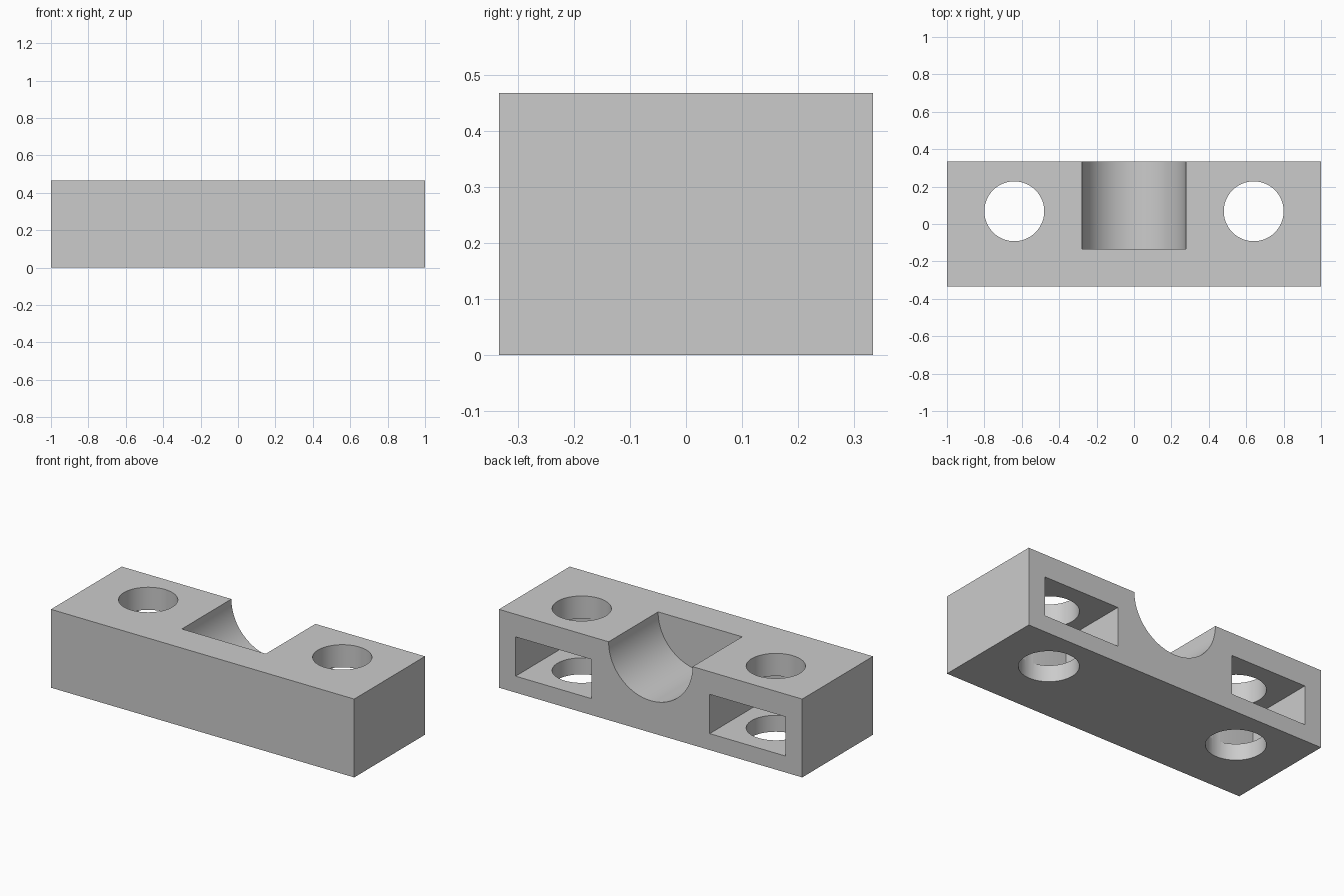
import bpy
import math

default = bpy.data.objects.get("Cube")
if default:
    bpy.data.objects.remove(default, do_unlink=True)

LENGTH, DEPTH, HEIGHT = 2.0, 0.667, 0.467
BACK = DEPTH / 2
HOLE_X, HOLE_Y, HOLE_R = 0.64, 0.068, 0.16

grey = bpy.data.materials.new("plain_grey")
grey.use_nodes = True
colour = (0.6, 0.6, 0.6, 1.0)
grey.diffuse_color = colour
grey.node_tree.nodes["Principled BSDF"].inputs["Base Color"].default_value = colour


def box(name, low, high):
    """Box between two opposite corners."""
    centre = [(a + b) / 2 for a, b in zip(low, high)]
    bpy.ops.mesh.primitive_cube_add(size=1, location=centre)
    obj = bpy.context.object
    obj.name = name
    obj.scale = [b - a for a, b in zip(low, high)]
    bpy.ops.object.transform_apply(location=True, rotation=True, scale=True)
    obj.data.materials.append(grey)
    return obj


def cylinder(name, radius, length, centre, rotation=(0, 0, 0)):
    bpy.ops.mesh.primitive_cylinder_add(vertices=96, radius=radius, depth=length,
                                        location=centre, rotation=rotation)
    obj = bpy.context.object
    obj.name = name
    bpy.ops.object.transform_apply(location=True, rotation=True, scale=True)
    obj.data.materials.append(grey)
    return obj


def cut(target, cutter):
    """Subtract the cutter from the target, then remove the cutter."""
    cutter.hide_render = True
    bpy.context.view_layer.objects.active = target
    mod = target.modifiers.new("cut", 'BOOLEAN')
    mod.operation = 'DIFFERENCE'
    mod.solver = 'EXACT'
    mod.object = cutter
    bpy.ops.object.modifier_apply(modifier=mod.name)
    bpy.data.objects.remove(cutter, do_unlink=True)


# Solid body
block = box("clamp_block", (-LENGTH / 2, -BACK, 0), (LENGTH / 2, BACK, HEIGHT))

# Half-round cradle, open at the back and closed at the front
start, end = -0.133, BACK + 0.1
cut(block, cylinder("cradle_cutter", 0.277, end - start, (0, (start + end) / 2, HEIGHT),
                    (math.pi / 2, 0, 0)))

# Bolt hole and rear nut slot on each side
for side in (-1, 1):
    x = side * HOLE_X
    cut(block, box("slot_cutter", (x - 0.25, -0.09, 0.098), (x + 0.25, BACK + 0.1, 0.332)))
    cut(block, cylinder("hole_cutter", HOLE_R, 1, (x, HOLE_Y, HEIGHT / 2)))

# Smooth bores with crisp edges
bpy.ops.object.select_all(action='DESELECT')
block.select_set(True)
bpy.context.view_layer.objects.active = block
bpy.ops.object.shade_smooth_by_angle(angle=math.radians(30))
